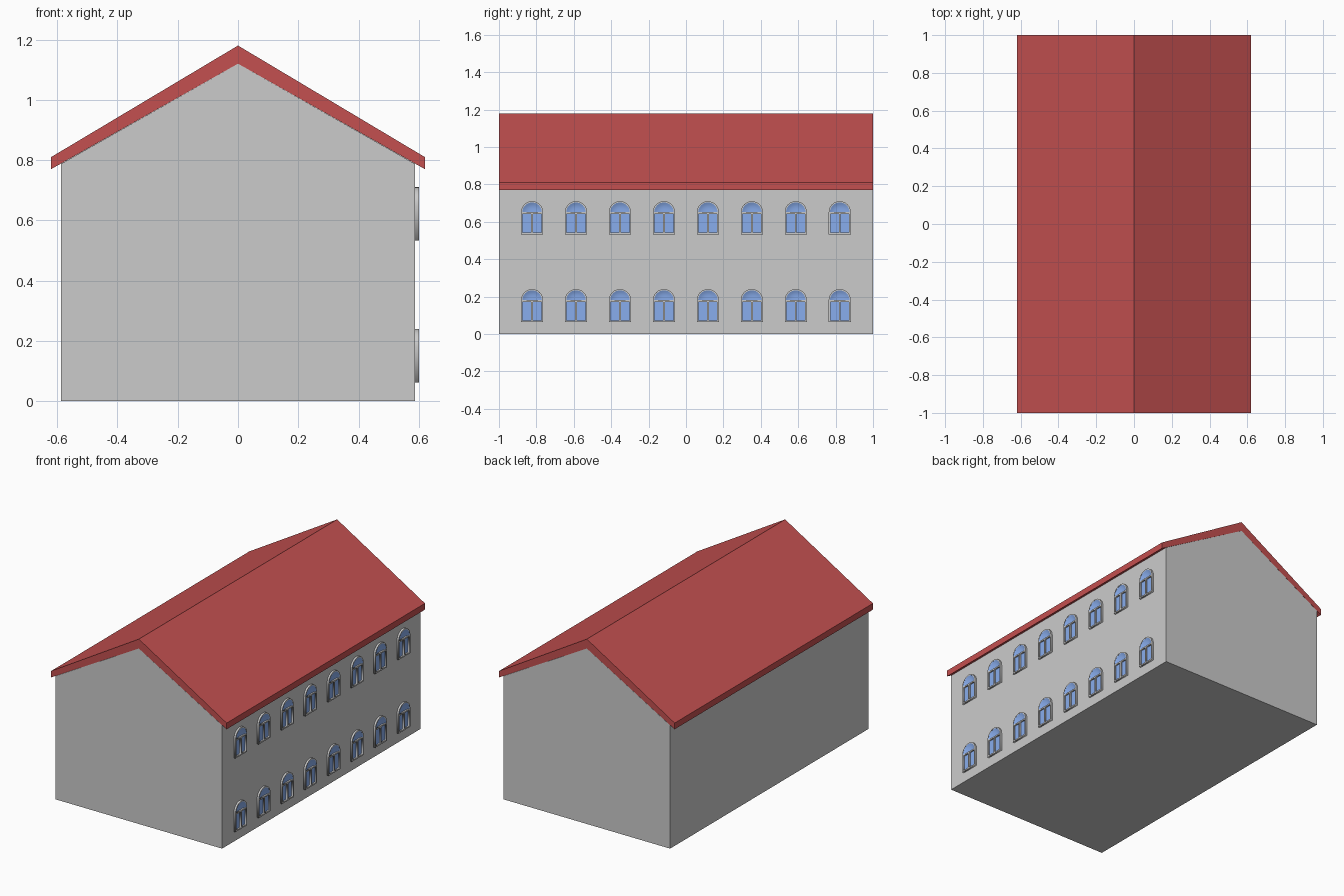
import bpy, bmesh, math
from mathutils import Matrix

if "Cube" in bpy.data.objects:
    bpy.data.objects.remove(bpy.data.objects["Cube"])


def material(name, rgb):
    m = bpy.data.materials.new(name)
    m.diffuse_color = (*rgb, 1)
    m.use_nodes = True
    m.node_tree.nodes["Principled BSDF"].inputs["Base Color"].default_value = m.diffuse_color
    return m


RED = material("roof_red", (0.55, 0.08, 0.08))
BLUE = material("glass_blue", (0.25, 0.42, 0.85))
LINK = bpy.context.scene.collection.objects.link


def add(name, mesh, loc=(0, 0, 0), mat=None):
    ob = bpy.data.objects.new(name, mesh)
    ob.location = loc
    LINK(ob)
    if mat and not mesh.materials:
        mesh.materials.append(mat)
    return ob


def prism(name, profile, mat=None):
    """Extrude an x-z profile along the full length of the house."""
    bm = bmesh.new()
    face = bm.faces.new([bm.verts.new((x, -1, z)) for x, z in profile])
    ext = bmesh.ops.extrude_face_region(bm, geom=[face])["geom"]
    bmesh.ops.translate(bm, vec=(0, 2, 0),
                        verts=[v for v in ext if isinstance(v, bmesh.types.BMVert)])
    bmesh.ops.recalc_face_normals(bm, faces=bm.faces)
    me = bpy.data.meshes.new(name)
    bm.to_mesh(me)
    bm.free()
    return add(name, me, mat=mat)


# House body and roof
W = 0.588
prism("walls", [(-W, 0), (W, 0), (W, 0.787), (0, 1.12), (-W, 0.787)])
prism("roof", [(-0.62, 0.77), (0, 1.12), (0.62, 0.77),
               (0.62, 0.81), (0, 1.18), (-0.62, 0.81)], RED)

# Window measurements, local origin at the middle of the sill
R, SPRING, RIM, SEG, PROUD = 0.059, 0.118, 0.007, 16, 0.012
PANES = [(-0.050, -0.005), (0.005, 0.050)]
PANE_Z = (0.009, 0.109)


def arc(r):
    return [(r * math.cos(math.pi * i / SEG), SPRING + r * math.sin(math.pi * i / SEG))
            for i in range(SEG + 1)]


def pane_loop(a, b):
    return [(a, PANE_Z[0]), (b, PANE_Z[0]), (b, PANE_Z[1]), (a, PANE_Z[1])]


# Window frame: filled outline with holes for two panes and the fanlight
def frame_mesh():
    cu = bpy.data.curves.new("frame_outline", "CURVE")
    cu.dimensions, cu.fill_mode, cu.extrude = "2D", "BOTH", PROUD / 2
    loops = [[(-R, 0), (R, 0)] + arc(R), arc(R - RIM)] + [pane_loop(a, b) for a, b in PANES]
    for pts in loops:
        sp = cu.splines.new("POLY")
        sp.points.add(len(pts) - 1)
        for p, (x, y) in zip(sp.points, pts):
            p.co = (x, y, 0, 1)
        sp.use_cyclic_u = True
    ob = bpy.data.objects.new("frame_outline", cu)
    LINK(ob)
    dg = bpy.context.evaluated_depsgraph_get()
    me = bpy.data.meshes.new_from_object(ob.evaluated_get(dg))
    bpy.data.objects.remove(ob)
    # local x, y, z become world y, z, x
    me.transform(Matrix(((0, 0, 1, PROUD / 2), (1, 0, 0, 0), (0, 1, 0, 0), (0, 0, 0, 1))))
    return me


# Glass: two flat panes
def panes_mesh():
    bm = bmesh.new()
    for a, b in PANES:
        bm.faces.new([bm.verts.new((0.003, y, z)) for y, z in pane_loop(a, b)])
    me = bpy.data.meshes.new("panes")
    bm.to_mesh(me)
    bm.free()
    return me


# Fanlight: shallow smooth hollow, deepest at the middle of its base
def fan_mesh():
    bm = bmesh.new()
    rings, rmax = 5, R - RIM
    rows = [[bm.verts.new((0.002 + 0.0095 * (k / rings) ** 3, y, z))
             for y, z in arc(rmax * k / rings)] for k in range(1, rings + 1)]
    centre = bm.verts.new((0.002, 0, SPRING))
    for i in range(SEG):
        bm.faces.new((centre, rows[0][i], rows[0][i + 1]))
        for a, b in zip(rows, rows[1:]):
            bm.faces.new((a[i], b[i], b[i + 1], a[i + 1]))
    for f in bm.faces:
        f.smooth = True
    me = bpy.data.meshes.new("fanlight")
    bm.to_mesh(me)
    bm.free()
    return me


# Two rows of eight windows on the right wall
frame, panes, fan = frame_mesh(), panes_mesh(), fan_mesh()
for row, z in (("lower", 0.063), ("upper", 0.533)):
    for i in range(8):
        loc = (W, -0.823 + 0.235 * i, z)
        add(f"{row}_window_frame_{i + 1}", frame, loc)
        add(f"{row}_window_panes_{i + 1}", panes, loc, BLUE)
        add(f"{row}_window_fanlight_{i + 1}", fan, loc, BLUE)
